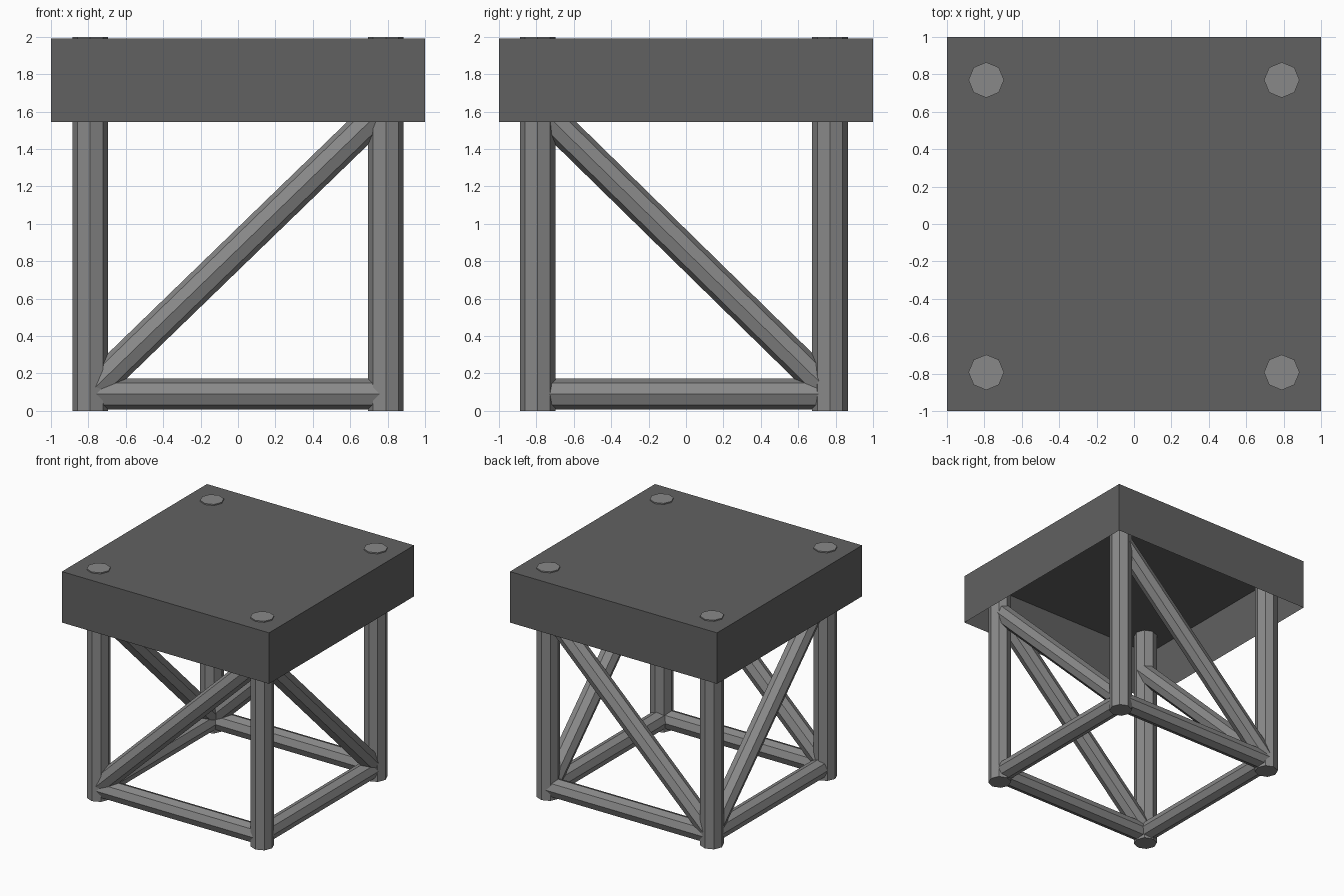
import bpy, bmesh
from mathutils import Vector

if "Cube" in bpy.data.objects:
    bpy.data.objects.remove(bpy.data.objects["Cube"])


def material(name, v):
    m = bpy.data.materials.new(name)
    m.diffuse_color = (v, v, v, 1)
    m.use_nodes = True
    m.node_tree.nodes["Principled BSDF"].inputs["Base Color"].default_value = m.diffuse_color
    return m


light_grey = material("light grey steel", 0.25)
dark_grey = material("dark grey deck", 0.12)


def add_object(name, bm, mat):
    mesh = bpy.data.meshes.new(name)
    bm.to_mesh(mesh)
    bm.free()
    mesh.materials.append(mat)
    ob = bpy.data.objects.new(name, mesh)
    bpy.context.collection.objects.link(ob)
    return ob


def tube(name, a, b, r):
    """Eight-sided bar between two points, one ridge facing outward."""
    a, b = Vector(a), Vector(b)
    d = b - a
    bm = bmesh.new()
    bmesh.ops.create_cone(bm, cap_ends=True, segments=8, radius1=r, radius2=r, depth=d.length)
    ob = add_object(name, bm, light_grey)
    ob.rotation_mode = 'QUATERNION'
    if abs(d.x) + abs(d.y) > 1e-6:
        ob.rotation_quaternion = d.to_track_quat('Z', 'Y')
    ob.location = (a + b) / 2
    return ob


# Deck: a thin shell, open underneath
bm = bmesh.new()
bmesh.ops.create_cube(bm, size=1)
for v in bm.verts:
    v.co.x *= 2
    v.co.y *= 2
    v.co.z = 1.99 if v.co.z > 0 else 1.545
bm.normal_update()
bmesh.ops.delete(bm, geom=[f for f in bm.faces if f.normal.z < -0.5], context='FACES_ONLY')
add_object("deck", bm, dark_grey)

# Legs, poking just through the deck
X, YF, YB = 0.79, -0.793, 0.77
corners = {"front_left": (-X, YF), "front_right": (X, YF),
           "back_right": (X, YB), "back_left": (-X, YB)}
for n, (x, y) in corners.items():
    tube(n + "_leg", (x, y, 0), (x, y, 2), 0.095)

# Each side: a bottom rail, and a diagonal brace from the first corner (low) to the second (high)
sides = {"front": ("front_left", "front_right"), "right": ("back_right", "front_right"),
         "back": ("back_left", "back_right"), "left": ("back_left", "front_left")}
for n, (lo, hi) in sides.items():
    (x0, y0), (x1, y1) = corners[lo], corners[hi]
    if n in ("right", "left"):
        x0 = x1 = x0 * 0.985
    tube(n + "_rail", (x0, y0, 0.09), (x1, y1, 0.09), 0.082)
    tube(n + "_brace", (x0, y0, 0.10), (x1, y1, 1.63), 0.083)
